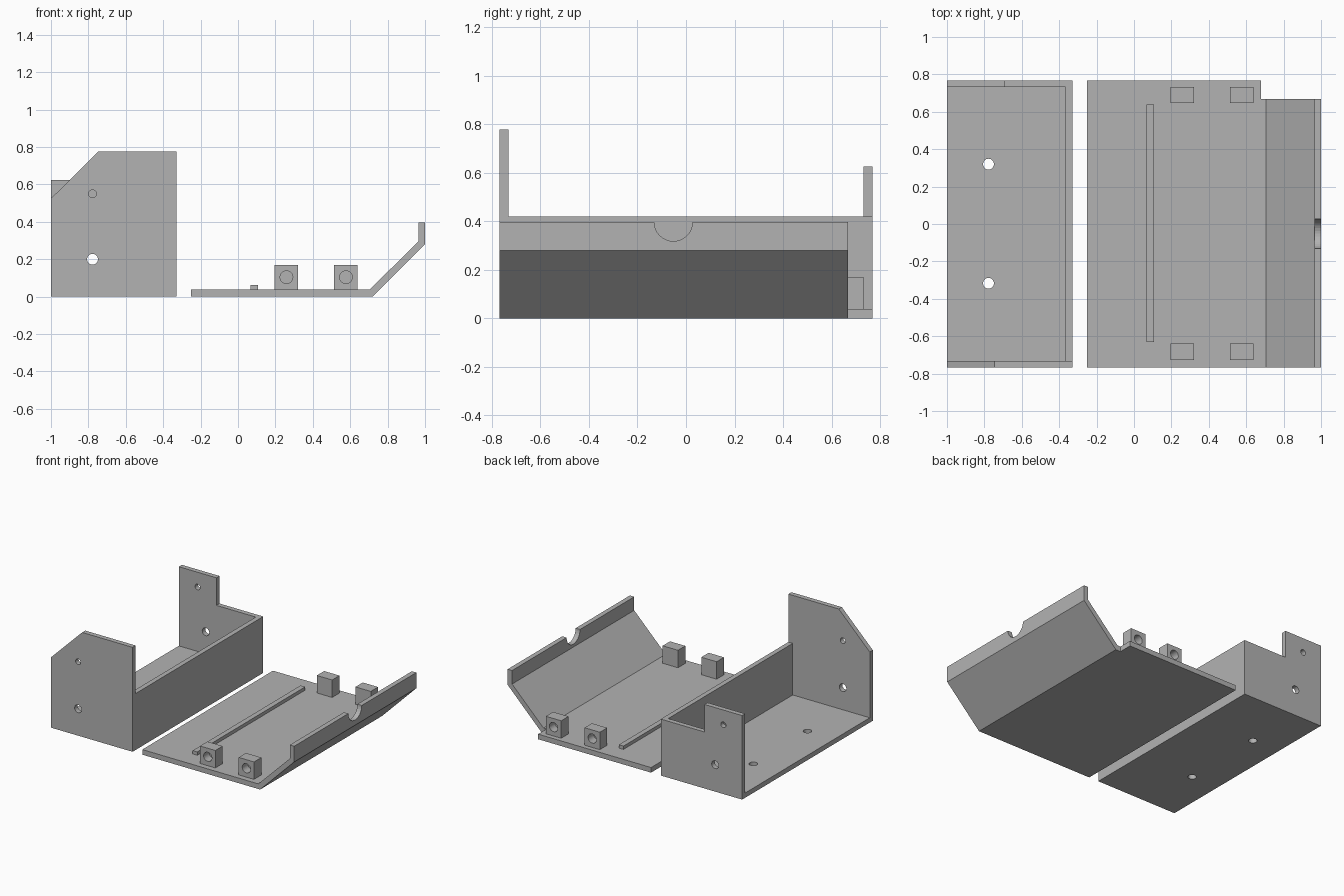
import bpy, bmesh, math
from mathutils import Matrix, Vector

if "Cube" in bpy.data.objects:
    bpy.data.objects.remove(bpy.data.objects["Cube"])

grey = bpy.data.materials.new("plain grey")
grey.diffuse_color = (0.45, 0.45, 0.45, 1)
grey.use_nodes = True
grey.node_tree.nodes["Principled BSDF"].inputs["Base Color"].default_value = grey.diffuse_color


def finish(name, bm, cutter=False):
    bmesh.ops.recalc_face_normals(bm, faces=bm.faces)
    me = bpy.data.meshes.new(name)
    bm.to_mesh(me)
    bm.free()
    ob = bpy.data.objects.new(name, me)
    bpy.context.collection.objects.link(ob)
    me.materials.append(grey)
    if cutter:
        ob.hide_render = True
        ob.hide_set(True)
    return ob


def prism(name, profile, y0, y1):
    """Extrude an (x, z) profile along y."""
    bm = bmesh.new()
    face = bm.faces.new([bm.verts.new((x, y0, z)) for x, z in profile])
    ext = bmesh.ops.extrude_face_region(bm, geom=[face])["geom"]
    verts = [g for g in ext if isinstance(g, bmesh.types.BMVert)]
    bmesh.ops.translate(bm, verts=verts, vec=(0, y1 - y0, 0))
    return finish(name, bm)


def box(name, x0, x1, y0, y1, z0, z1):
    return prism(name, [(x0, z0), (x1, z0), (x1, z1), (x0, z1)], y0, y1)


def drill(ob, centre, axis, r, depth):
    """Cut a round hole, centred at a point, along an axis."""
    bm = bmesh.new()
    rot = Vector((0, 0, 1)).rotation_difference(Vector(axis)).to_matrix().to_4x4()
    bmesh.ops.create_cone(bm, cap_ends=True, segments=32, radius1=r, radius2=r,
                          depth=depth, matrix=Matrix.Translation(centre) @ rot)
    cut = finish(ob.name + "_hole_cutter", bm, True)
    mod = ob.modifiers.new("hole", "BOOLEAN")
    mod.object = cut
    mod.solver = "EXACT"


X, Y, Z = (1, 0, 0), (0, 1, 0), (0, 0, 1)
T = 0.036           # wall thickness
W = 0.768           # half width

# Tray: floor, long side wall and two end plates
floor = box("tray_floor", -1, -0.33 - T, -W + T, W - T, 0, T)
for y in (-0.317, 0.32):
    drill(floor, (-0.778, y, 0.02), Z, 0.029, 0.2)
box("tray_side_wall", -0.33 - T, -0.33, -W + T, W - T, 0, 0.42)
front = prism("tray_front_plate",
              [(-1, 0), (-0.33, 0), (-0.33, 0.777), (-0.745, 0.777), (-1, 0.525)], -W, -W + T)
back = prism("tray_back_plate",
             [(-1, 0), (-0.33, 0), (-0.33, 0.42), (-0.69, 0.42), (-0.69, 0.625), (-1, 0.625)],
             W - T, W)
drill(front, (-0.778, -W, 0.2), Y, 0.029, 0.2)
drill(front, (-0.778, -W, 0.55), Y, 0.021, 0.2)
drill(back, (-0.778, W, 0.2), Y, 0.029, 0.2)
drill(back, (-0.845, W, 0.515), Y, 0.021, 0.2)

# Lid: bent panel with a cable notch in its lip
lid = prism("lid_panel",
            [(-0.25, 0), (0.72, 0), (1, 0.28), (1, 0.397), (0.964, 0.397), (0.964, 0.296),
             (0.705, 0.038), (-0.25, 0.038)], -W, W)
drill(lid, (0.98, -0.052, 0.397), X, 0.079, 0.2)
# Corner relief at the back of the bend
relief = box("lid_corner_cutter", 0.68, 1.2, 0.668, 1, -0.2, 0.6)
relief.hide_render = True
relief.hide_set(True)
mod = lid.modifiers.new("corner", "BOOLEAN")
mod.object = relief
mod.solver = "EXACT"

# Locating rail
box("lid_rail", 0.068, 0.106, -0.63, 0.638, 0.038, 0.063)

# Screw blocks with blind holes from the outer side
for x in (0.259, 0.577):
    for side, y0, y1 in (("front", -0.726, -0.64), ("back", 0.647, 0.733)):
        block = box("screw_block_" + side, x - 0.063, x + 0.063, y0, y1, 0.038, 0.168)
        outer = y0 if side == "front" else y1
        drill(block, (x, outer, 0.104), Y, 0.034, 0.13)
